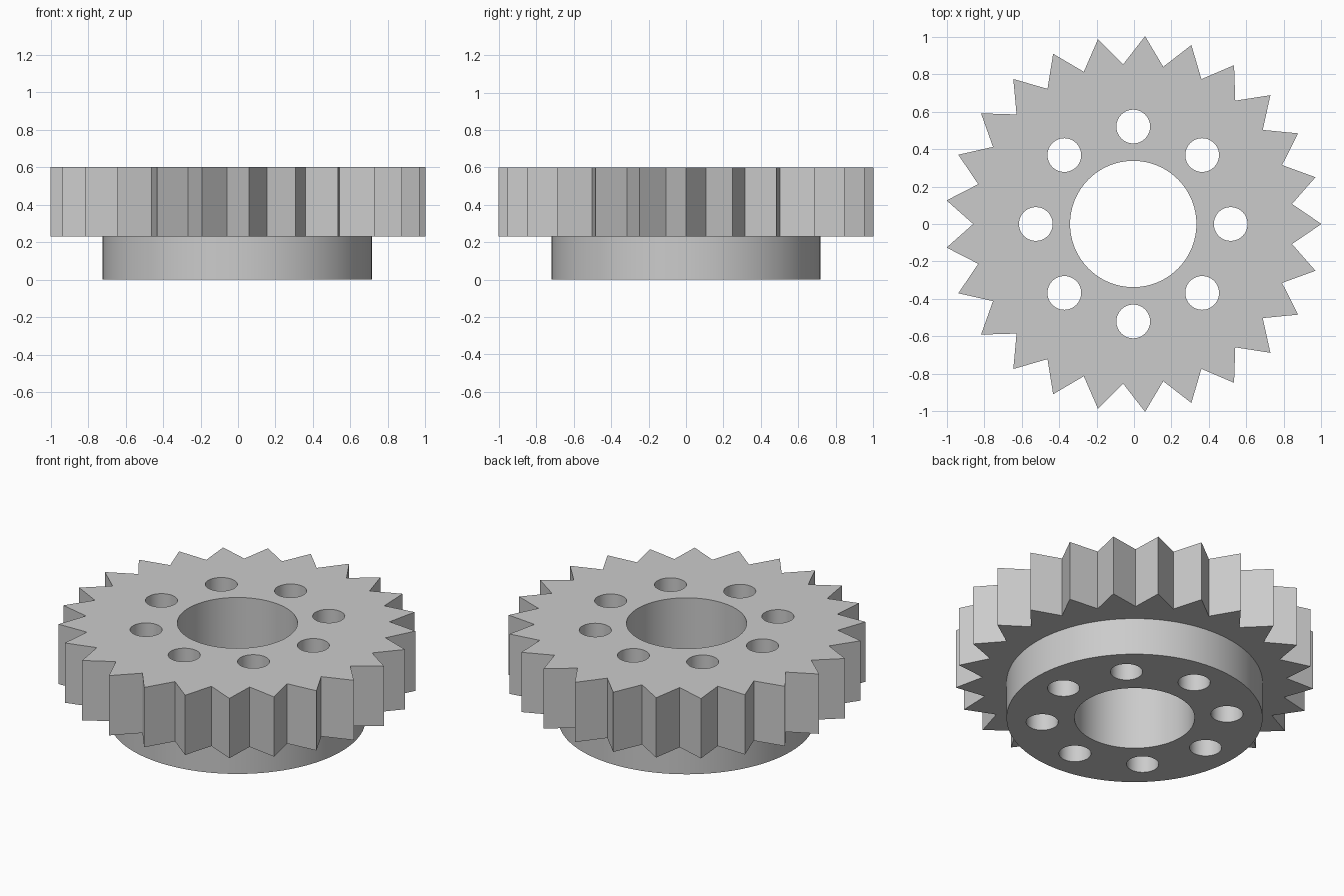
import bpy
import bmesh
from math import cos, sin, pi, radians
from mathutils import Vector

old = bpy.data.objects.get("Cube")
if old:
    bpy.data.objects.remove(old, do_unlink=True)

TEETH, TIP_R, ROOT_R = 25, 1.004, 0.854
HUB_R, BORE_R = 0.718, 0.337
BOLT_RING_R, BOLT_R, BOLTS = 0.52, 0.09, 8
STEP_Z, TOP_Z = 0.23, 0.6
CENTRE_X = -0.004

steel = bpy.data.materials.new("plain grey steel")
steel.use_nodes = True
grey = (0.6, 0.6, 0.6, 1)
steel.diffuse_color = grey
steel.node_tree.nodes["Principled BSDF"].inputs["Base Color"].default_value = grey


def circle(radius, count, cx=0, cy=0):
    steps = [2 * pi * i / count for i in range(count)]
    return [(cx + radius * cos(a), cy + radius * sin(a)) for a in steps]


def wall(bm, outline, z0, z1):
    """Upright wall along a closed outline; returns its lower and upper edges."""
    low = [bm.verts.new((x + CENTRE_X, y, z0)) for x, y in outline]
    high = [bm.verts.new((x + CENTRE_X, y, z1)) for x, y in outline]
    n = len(outline)
    for i in range(n):
        j = (i + 1) % n
        bm.faces.new((low[i], low[j], high[j], high[i]))
    return [[bm.edges.get((r[i], r[(i + 1) % n])) for i in range(n)]
            for r in (low, high)]


def cap(bm, loops, direction):
    """Flat face between an outer loop and its holes."""
    bmesh.ops.triangle_fill(bm, edges=[e for loop in loops for e in loop],
                            use_beauty=True, normal=Vector((0, 0, direction)))


bm = bmesh.new()

# Toothed rim: alternating tips and roots
teeth = []
for i in range(2 * TEETH):
    r = ROOT_R if i % 2 else TIP_R
    teeth.append((r * cos(pi * i / TEETH), r * sin(pi * i / TEETH)))
rim_low, rim_high = wall(bm, teeth, STEP_Z, TOP_Z)

# Round hub below the rim
hub_low, hub_high = wall(bm, circle(HUB_R, 128), 0, STEP_Z)

# Bore and ring of bolt holes, all the way through
holes = [wall(bm, circle(BORE_R, 96), 0, TOP_Z)]
for cx, cy in circle(BOLT_RING_R, BOLTS):
    holes.append(wall(bm, circle(BOLT_R, 48, cx, cy), 0, TOP_Z))

# Top, step and underside
cap(bm, [rim_high] + [h[1] for h in holes], 1)
cap(bm, [rim_low, hub_high], -1)
cap(bm, [hub_low] + [h[0] for h in holes], -1)
bmesh.ops.recalc_face_normals(bm, faces=bm.faces)

mesh = bpy.data.meshes.new("toothed_wheel")
bm.to_mesh(mesh)
bm.free()
mesh.materials.append(steel)
wheel = bpy.data.objects.new("toothed_wheel", mesh)
bpy.context.collection.objects.link(wheel)

# Smooth round walls, keep tooth and cap edges crisp
mesh.shade_smooth()
mesh.set_sharp_from_angle(angle=radians(25))
